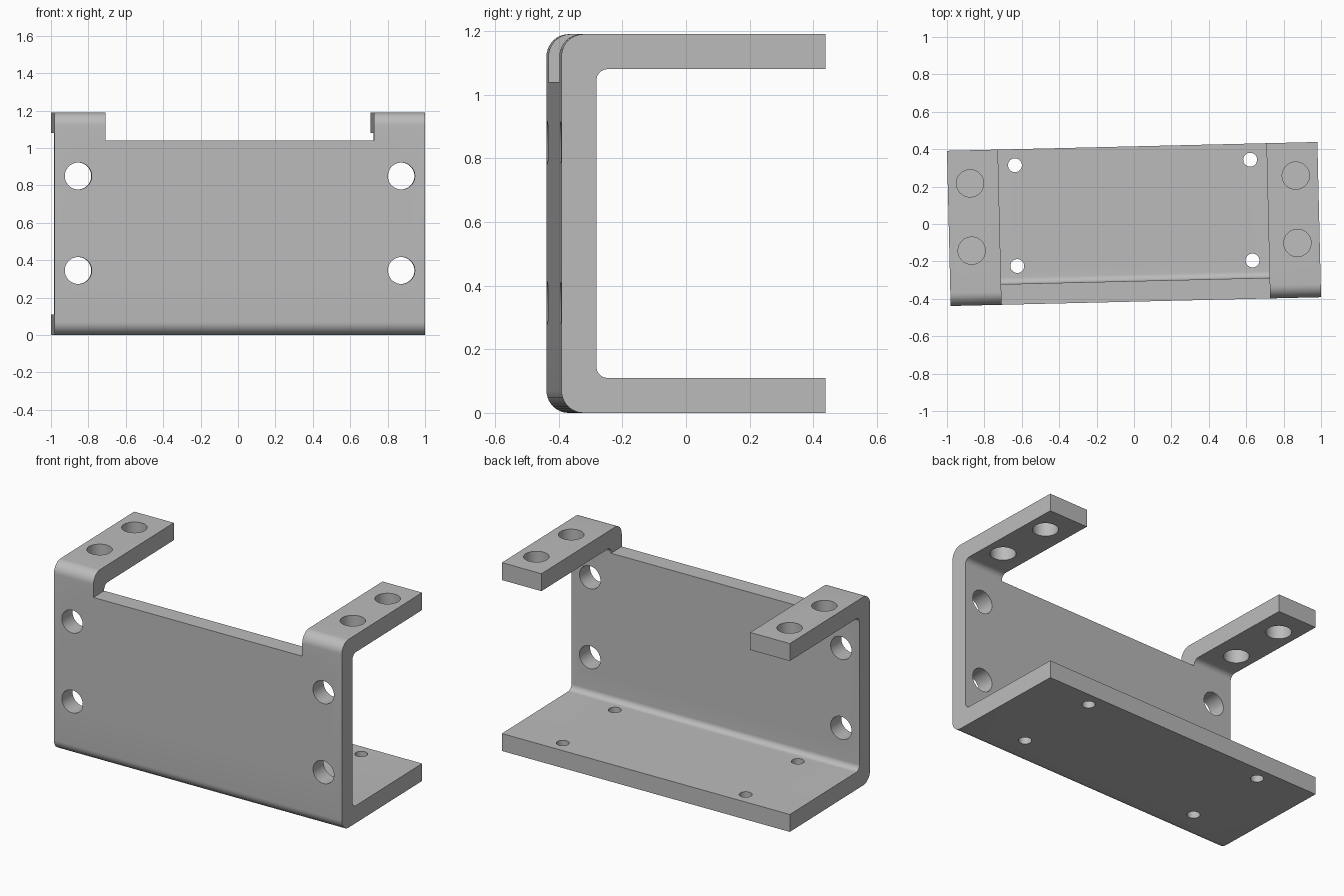
import bpy, bmesh, math
from mathutils import Matrix, Vector

cube = bpy.data.objects.get("Cube")
if cube:
    bpy.data.objects.remove(cube)

W, D, H, T = 1.981, 0.83, 1.19, 0.11      # width, depth, height, plate thickness
OUTER_R, INNER_R = 0.07, 0.035            # bend radii
TURN = math.radians(1.36)                 # slight turn about the vertical

grey = bpy.data.materials.new("metal grey")
grey.use_nodes = True
colour = (0.5, 0.5, 0.5, 1)
grey.diffuse_color = colour
grey.node_tree.nodes["Principled BSDF"].inputs["Base Color"].default_value = colour


def make_object(name, bm):
    bmesh.ops.recalc_face_normals(bm, faces=bm.faces)
    mesh = bpy.data.meshes.new(name)
    bm.to_mesh(mesh)
    bm.free()
    obj = bpy.data.objects.new(name, mesh)
    bpy.context.collection.objects.link(obj)
    mesh.materials.append(grey)
    return obj


def bend(y, z, radius, dy, dz, steps=10):
    """Rounded right-angle corner; dy, dz point from the corner to the arc centre."""
    arc = [(y + dy * radius * (1 - math.cos(a)), z + dz * radius * (1 - math.sin(a)))
           for a in (math.pi / 2 * i / steps for i in range(steps + 1))]
    return arc                            # runs from the upright to the flange


# Folded C-shaped channel, extruded along its width
f, b = -D / 2, D / 2
profile = (bend(f, 0, OUTER_R, 1, 1) + [(b, 0), (b, T)]
           + bend(f + T, T, INNER_R, 1, 1)[::-1]
           + bend(f + T, H - T, INNER_R, 1, -1) + [(b, H - T), (b, H)]
           + bend(f, H, OUTER_R, 1, -1)[::-1])
bm = bmesh.new()
face = bm.faces.new([bm.verts.new((-W / 2, y, z)) for y, z in profile])
side = bmesh.ops.extrude_face_region(bm, geom=[face])["geom"]
bmesh.ops.translate(bm, vec=(W, 0, 0),
                    verts=[v for v in side if isinstance(v, bmesh.types.BMVert)])
bracket = make_object("bracket", bm)

# Cutter: top notch between the arms, plus all the drilled holes
bm = bmesh.new()
bmesh.ops.create_cube(bm, size=1, matrix=Matrix.Translation((0, 0, 1.54))
                      @ Matrix.Diagonal((2 * 0.718, 2, 1, 1)))


def drill(centre, radius, along_y=False):
    m = Matrix.Translation(Vector(centre))
    if along_y:
        m = m @ Matrix.Rotation(math.pi / 2, 4, 'X')
    bmesh.ops.create_cone(bm, cap_ends=True, segments=48, radius1=radius,
                          radius2=radius, depth=0.2, matrix=m)


for s in (-1, 1):
    for z in (0.345, 0.85):               # mounting holes in the front plate
        drill((s * 0.864, f + T / 2, z), 0.072, True)
    for y in (-0.122, 0.238):             # holes in the upper arms
        drill((s * 0.871, y, H - T / 2), 0.073)
    for y in (-0.21, 0.329):              # small holes in the base
        drill((s * 0.629, y, T / 2), 0.037)
cutter = make_object("hole_cutter", bm)
cutter.hide_render = True

# Apply the cut, then drop the cutter
mod = bracket.modifiers.new("cut", 'BOOLEAN')
mod.object, mod.operation, mod.solver = cutter, 'DIFFERENCE', 'EXACT'
bpy.ops.object.select_all(action='DESELECT')
bpy.context.view_layer.objects.active = bracket
bracket.select_set(True)
bpy.ops.object.modifier_apply(modifier="cut")
bpy.data.objects.remove(cutter)

bracket.data.transform(Matrix.Rotation(TURN, 4, 'Z'))
bpy.ops.object.shade_smooth_by_angle(angle=math.radians(30))
